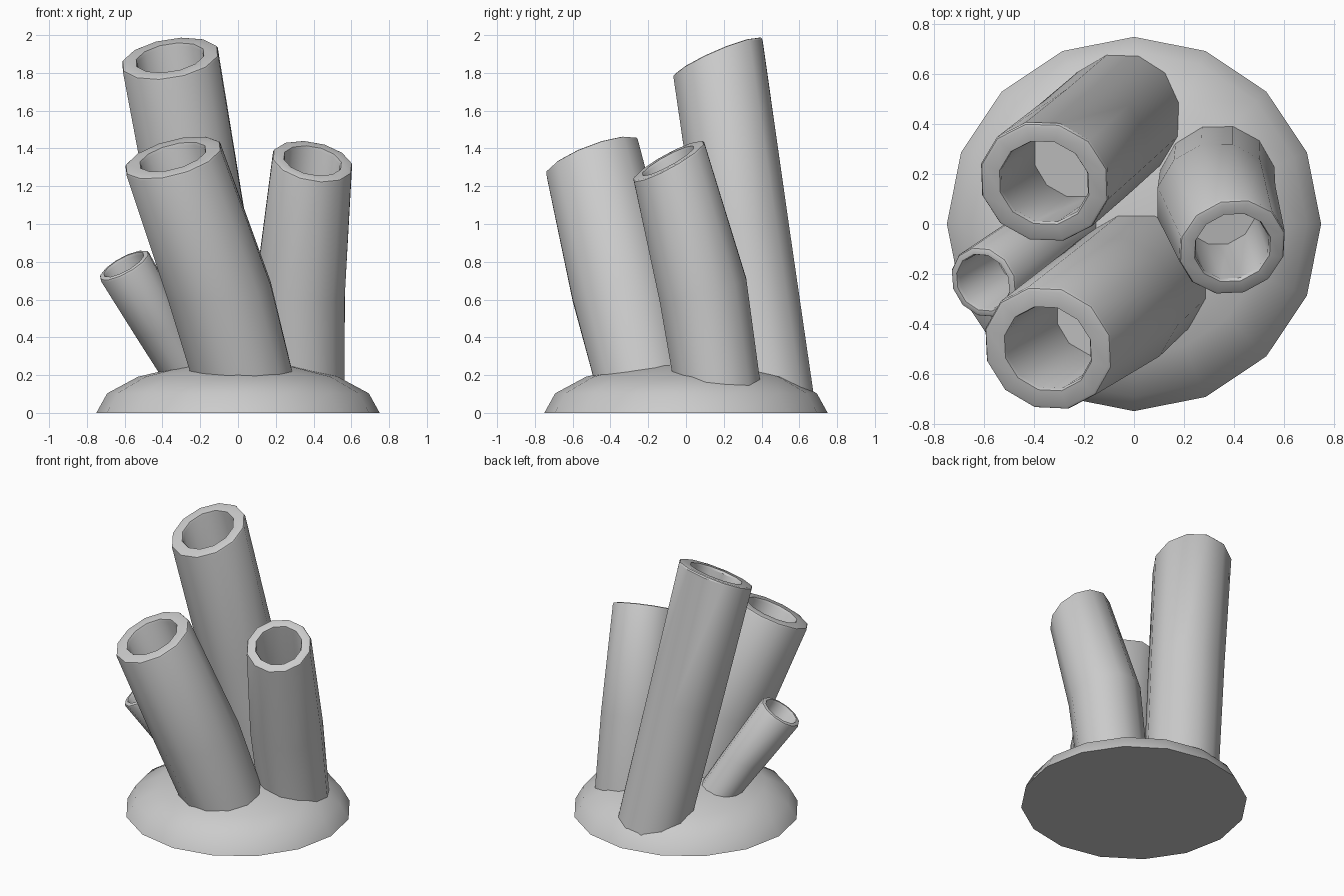
import bpy, bmesh, math
from mathutils import Vector

if "Cube" in bpy.data.objects:
    bpy.data.objects.remove(bpy.data.objects["Cube"], do_unlink=True)

# Single stone-grey material
grey = bpy.data.materials.new("sponge_grey")
grey.use_nodes = True
grey.diffuse_color = (0.6, 0.6, 0.6, 1)
grey.node_tree.nodes["Principled BSDF"].inputs["Base Color"].default_value = (0.6, 0.6, 0.6, 1)


def finish(bm, name):
    bmesh.ops.recalc_face_normals(bm, faces=bm.faces)
    mesh = bpy.data.meshes.new(name)
    bm.to_mesh(mesh)
    bm.free()
    mesh.materials.append(grey)
    obj = bpy.data.objects.new(name, mesh)
    bpy.context.collection.objects.link(obj)
    bpy.ops.object.select_all(action='DESELECT')
    obj.select_set(True)
    bpy.context.view_layer.objects.active = obj
    bpy.ops.object.shade_smooth_by_angle(angle=math.radians(35))


def add_ring(bm, center, normal, radius, sides):
    turn = Vector((0, 0, 1)).rotation_difference(normal)
    ring = []
    for i in range(sides):
        a = math.tau * (i + 0.5) / sides
        ring.append(bm.verts.new(center + turn @ Vector((radius * math.cos(a), radius * math.sin(a), 0))))
    return ring


def bridge(bm, rings):
    for low, high in zip(rings, rings[1:]):
        for i in range(len(low)):
            j = (i + 1) % len(low)
            bm.faces.new((low[i], low[j], high[j], high[i]))


def tube(name, path, slope, radii, hole, lip=0.015, sides=12):
    """Hollow tube through path points; the rim plane rises by slope in x and y."""
    foot, middle, top = (Vector(p) for p in path)
    up = Vector((0, 0, 1))
    rim = Vector((-slope[0], -slope[1], 1)).normalized()
    bend = (up + rim).normalized()
    floor = top.lerp(middle, 0.85)
    bm = bmesh.new()
    specs = [
        (foot, up, radii[0]),
        (middle, bend, radii[1]),
        (top - rim * lip, rim, radii[2]),
        (top - rim * lip * 0.3, rim, radii[2] - lip * 0.3),
        (top, rim, radii[2] - lip),
        (top, rim, hole + lip * 0.4),
        (top - rim * lip, rim, hole),
        (floor, bend, hole),
    ]
    rings = [add_ring(bm, c, n, r, sides) for c, n, r in specs]
    bridge(bm, rings)
    bm.faces.new(rings[0])
    bm.faces.new(rings[-1])
    finish(bm, name)


# Domed base with a flat underside
bm = bmesh.new()
rings = []
for k in range(4):
    t = k * math.pi / 8
    r, z = 0.75 * math.cos(t), 0.27 * math.sin(t)
    rings.append([bm.verts.new((r * math.cos(i * math.pi / 8), r * math.sin(i * math.pi / 8), z))
                  for i in range(16)])
bridge(bm, rings)
bm.faces.new(rings[0])
peak = bm.verts.new((0, 0, 0.27))
for i in range(16):
    bm.faces.new((rings[-1][i], rings[-1][(i + 1) % 16], peak))
finish(bm, "domed_base")

# Four leaning tubes
tube("tall_back_tube", [(-0.04, 0.44, 0.06), (-0.20, 0.30, 0.97), (-0.36, 0.165, 1.88)],
     (0.17, 0.44), (0.25, 0.255, 0.265), 0.18)
tube("front_tube", [(0.06, -0.19, 0.06), (-0.10, -0.33, 0.65), (-0.345, -0.50, 1.355)],
     (0.27, 0.39), (0.275, 0.285, 0.268), 0.178)
tube("left_tube", [(0.335, 0.18, 0.06), (0.33, 0.09, 0.65), (0.395, -0.095, 1.335)],
     (-0.2, 0.55), (0.235, 0.245, 0.22), 0.152)
tube("small_right_tube", [(-0.22, 0.03, 0.12), (-0.41, -0.10, 0.45), (-0.605, -0.235, 0.785)],
     (0.55, 0.35), (0.145, 0.145, 0.15), 0.115)
